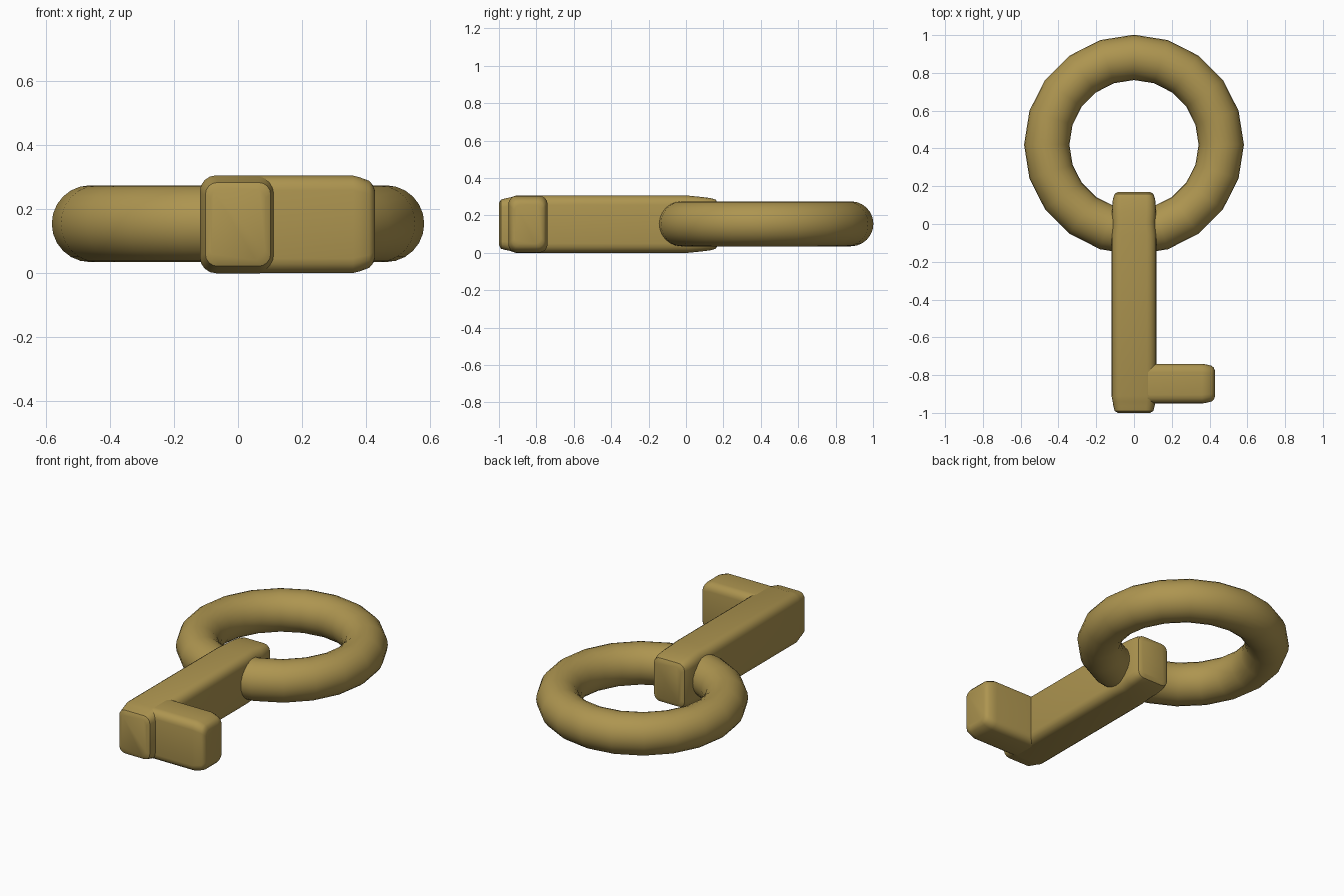
import bpy, bmesh, math
from mathutils import Vector

if "Cube" in bpy.data.objects:
    bpy.data.objects.remove(bpy.data.objects["Cube"])

ZC = 0.153
brass = bpy.data.materials.new("brass")
brass.diffuse_color = (0.42, 0.30, 0.08, 1)
brass.use_nodes = True
brass.node_tree.nodes["Principled BSDF"].inputs["Base Color"].default_value = brass.diffuse_color


def finish(ob):
    ob.data.materials.append(brass)
    bpy.ops.object.select_all(action='DESELECT')
    ob.select_set(True)
    bpy.context.view_layer.objects.active = ob
    bpy.ops.object.shade_smooth_by_angle(angle=math.radians(40))


def section(hw, hh, r, n=4):
    """Rounded rectangle outline as (across, up) pairs."""
    pts = []
    for k, (sx, sz) in enumerate([(1, 1), (-1, 1), (-1, -1), (1, -1)]):
        for i in range(n + 1):
            a = math.pi / 2 * (k + i / n)
            pts.append((sx * (hw - r) + r * math.cos(a), sz * (hh - r) + r * math.sin(a)))
    return pts


def loft_bar(name, stations, place):
    """Bar through rounded rectangle stations (along, half width, half height, radius)."""
    bm = bmesh.new()
    rings = [[bm.verts.new(place(t, u, v)) for u, v in section(hw, hh, r)]
             for t, hw, hh, r in stations]
    n = len(rings[0])
    for a, b in zip(rings, rings[1:]):
        for i in range(n):
            j = (i + 1) % n
            bm.faces.new((a[i], a[j], b[j], b[i]))
    bm.faces.new(rings[0])
    bm.faces.new(rings[-1])
    bmesh.ops.recalc_face_normals(bm, faces=bm.faces)
    me = bpy.data.meshes.new(name)
    bm.to_mesh(me)
    bm.free()
    ob = bpy.data.objects.new(name, me)
    bpy.context.collection.objects.link(ob)
    finish(ob)


# Ring handle
bpy.ops.mesh.primitive_torus_add(location=(0, 0.42, 0.155), major_radius=0.462, minor_radius=0.12,
                                 major_segments=20, minor_segments=24)
ring = bpy.context.object
ring.name = "ring_handle"
finish(ring)

# Shaft, slightly pinched towards both ends
shaft = [(-1.0, 0.085, 0.112, 0.03), (-0.99, 0.102, 0.131, 0.038), (-0.965, 0.109, 0.138, 0.045),
         (-0.94, 0.113, 0.143, 0.045), (-0.91, 0.119, 0.153, 0.05), (-0.06, 0.119, 0.153, 0.05),
         (0.01, 0.113, 0.153, 0.05), (0.07, 0.117, 0.147, 0.05), (0.13, 0.112, 0.140, 0.045),
         (0.16, 0.102, 0.131, 0.038), (0.17, 0.085, 0.112, 0.03)]
loft_bar("shaft", shaft, lambda t, u, v: Vector((u, t, ZC + v)))

# Bit, reaching out sideways near the tip
bit = [(-0.06, 0.105, 0.152, 0.045), (0.36, 0.105, 0.152, 0.045), (0.38, 0.102, 0.147, 0.045),
       (0.41, 0.095, 0.136, 0.04), (0.422, 0.085, 0.122, 0.035), (0.428, 0.07, 0.105, 0.03)]
loft_bar("bit", bit, lambda t, u, v: Vector((t, u - 0.845, ZC + v)))
